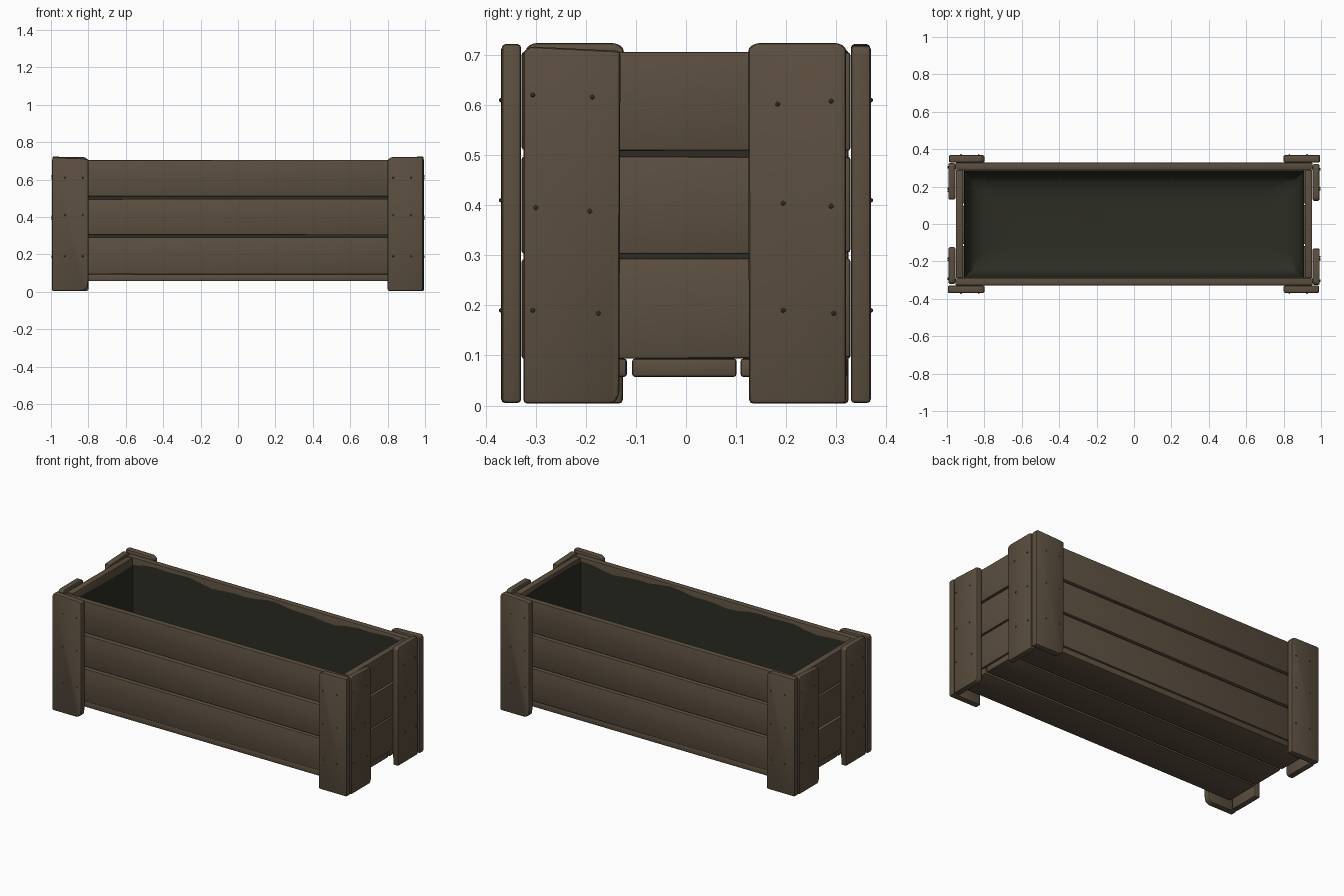
import bpy, bmesh, math, random
from mathutils import Vector, Matrix

if "Cube" in bpy.data.objects:
    bpy.data.objects.remove(bpy.data.objects["Cube"])
random.seed(4)

def material(name, rgb):
    m = bpy.data.materials.new(name)
    m.diffuse_color = (*rgb, 1)
    m.use_nodes = True
    m.node_tree.nodes["Principled BSDF"].inputs["Base Color"].default_value = m.diffuse_color
    return m

WOOD = material("weathered_wood", (0.105, 0.077, 0.050))
LINER = material("dark_liner", (0.025, 0.026, 0.017))
TURN = Matrix.Rotation(math.pi, 4, 'Z')

def finish(bm, name, mat, turn=False):
    bmesh.ops.recalc_face_normals(bm, faces=bm.faces)
    me = bpy.data.meshes.new(name)
    if turn:
        bm.transform(TURN)
    bm.to_mesh(me)
    bm.free()
    me.materials.append(mat)
    ob = bpy.data.objects.new(name, me)
    bpy.context.collection.objects.link(ob)
    return ob

def slab(name, outline, axis, a, b, bevel=0.007, turn=False):
    """Outline extruded along an axis from a to b, with worn edges."""
    def place(u, v, w):
        return {'x': (w, u, v), 'y': (u, w, v), 'z': (u, v, w)}[axis]
    bm = bmesh.new()
    f = bm.faces.new([bm.verts.new(place(u, v, a)) for u, v in outline])
    ext = bmesh.ops.extrude_face_region(bm, geom=[f])
    verts = [g for g in ext['geom'] if isinstance(g, bmesh.types.BMVert)]
    bmesh.ops.translate(bm, verts=verts, vec=Vector(place(0, 0, b - a)))
    bmesh.ops.bevel(bm, geom=bm.edges[:], offset=bevel, segments=2,
                    profile=0.5, affect='EDGES', clamp_overlap=True)
    return finish(bm, name, WOOD, turn)

def rect(u0, u1, v0, v1, wob=0.0):
    r = lambda: random.uniform(-wob, wob)
    return [(u0, v0 + r()), (u1, v0 + r()), (u1, v1 + r()), (u0, v1 + r())]

def nails(name, points, turn):
    bm = bmesh.new()
    for p in points:
        bmesh.ops.create_icosphere(bm, subdivisions=1, radius=0.005,
                                   matrix=Matrix.Translation(p))
    finish(bm, name, WOOD, turn)

# wall planks: three rows on every side
ROWS = [(0.095, 0.293), (0.304, 0.497), (0.509, 0.705)]
for turn, long_name, end_name in ((False, "front", "right"), (True, "back", "left")):
    for i, (z0, z1) in enumerate(ROWS):
        slab(f"{long_name}_plank_{i}", rect(-0.955, 0.955, z0, z1, 0.002),
             'y', -0.328, -0.291, 0.005, turn)
        slab(f"{end_name}_plank_{i}", rect(-0.289, 0.289, z0, z1, 0.002),
             'x', 0.913, 0.953, 0.005, turn)

    # wide corner boards on the long side
    slab(f"{long_name}_corner_board_a",
         [(-0.995, 0.005), (-0.83, 0.005), (-0.806, 0.02), (-0.80, 0.06),
          (-0.80, 0.708), (-0.83, 0.713), (-0.985, 0.719), (-0.995, 0.708)],
         'y', -0.369, -0.329, 0.008, turn)
    slab(f"{long_name}_corner_board_b",
         [(0.80, 0.005), (0.99, 0.005), (0.99, 0.722), (0.82, 0.72), (0.80, 0.706)],
         'y', -0.368, -0.329, 0.008, turn)

    # corner boards on the short end
    slab(f"{end_name}_corner_board_a",
         [(-0.325, 0.004), (-0.143, 0.004), (-0.133, 0.022), (-0.131, 0.708),
          (-0.31, 0.717), (-0.325, 0.708)], 'x', 0.955, 0.993, 0.008, turn)
    slab(f"{end_name}_corner_board_b",
         [(0.126, 0.004), (0.32, 0.004), (0.32, 0.715), (0.305, 0.724),
          (0.14, 0.724), (0.124, 0.714)], 'x', 0.955, 0.992, 0.008, turn)

    # nail heads
    end_yz = [(-0.306, .62), (-0.187, .616), (-0.3, .395), (-0.192, .388),
              (-0.306, .19), (-0.175, .184), (0.183, .602), (0.29, .608),
              (0.194, .404), (0.29, .398), (0.194, .19), (0.295, .184)]
    nails(f"{end_name}_nails", [(0.993, y, z) for y, z in end_yz], turn)
    nails(f"{long_name}_nails",
          [(s * x, -0.369, z) for s in (-1, 1) for x in (0.83, 0.925)
           for z in (0.19, 0.41, 0.61)], turn)

# floor boards
for i, (y0, y1) in enumerate([(-0.322, -0.118), (-0.107, 0.099), (0.11, 0.322)]):
    slab(f"floor_board_{i}", rect(-0.945, 0.945, y0, y1, 0.002), 'z', 0.057, 0.094, 0.006)

# sagging cloth liner: rectangular rings from the rim down to the floor
RINGS = [(0.675, 0.0), (0.60, 0.002), (0.45, 0.004), (0.30, 0.006), (0.20, 0.012),
         (0.155, 0.03), (0.125, 0.06), (0.11, 0.11), (0.104, 0.18)]
NX, NY = 24, 10
bm = bmesh.new()
loops = []
for k, (z, inset) in enumerate(RINGS):
    hx, hy = 0.910 - inset, 0.287 - inset
    pts = [(-hx + 2 * hx * i / NX, -hy) for i in range(NX)]
    pts += [(hx, -hy + 2 * hy * i / NY) for i in range(NY)]
    pts += [(hx - 2 * hx * i / NX, hy) for i in range(NX)]
    pts += [(-hx, hy - 2 * hy * i / NY) for i in range(NY)]
    ring = []
    for x, y in pts:
        wave = 0.012 * math.sin(9 * x + 4 * y) + 0.006 * math.sin(23 * x + 1)
        ring.append(bm.verts.new((x, y, z + (wave if k == 0 else 0))))
    loops.append(ring)
for r0, r1 in zip(loops, loops[1:]):
    n = len(r0)
    for i in range(n):
        bm.faces.new((r0[i], r0[(i + 1) % n], r1[(i + 1) % n], r1[i]))
bm.faces.new(loops[-1])
finish(bm, "cloth_liner", LINER)

# smooth shading with sharp edges kept
for ob in bpy.context.scene.objects:
    ob.select_set(True)
    bpy.context.view_layer.objects.active = ob
bpy.ops.object.shade_smooth_by_angle(angle=math.radians(35))
